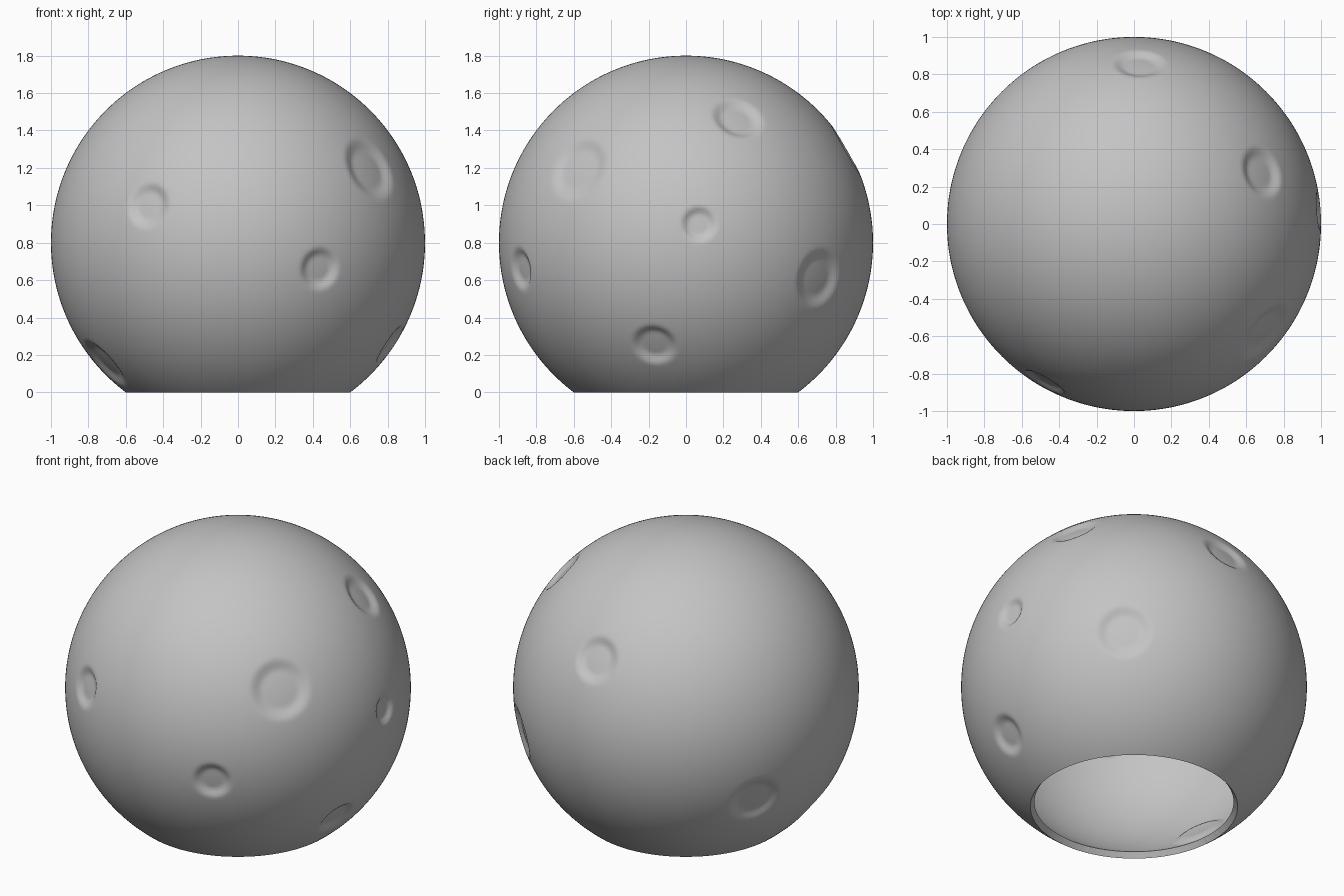
import bpy
import bmesh
import math
from mathutils import Vector

if "Cube" in bpy.data.objects:
    bpy.data.objects.remove(bpy.data.objects["Cube"], do_unlink=True)

CENTRE = Vector((0, 0, 0.8))
WALL = 0.04
DEPTH = 0.025

# One stone grey for the whole shell
grey = bpy.data.materials.new("stone_grey")
grey.use_nodes = True
colour = (0.55, 0.55, 0.55, 1)
grey.diffuse_color = colour
grey.node_tree.nodes["Principled BSDF"].inputs["Base Color"].default_value = colour

# Craters: direction from the centre, and radius
craters = [
    ((-0.48, -0.85, 0.20), 0.13),
    ((0.44, -0.89, -0.14), 0.12),
    ((0.71, -0.58, 0.40), 0.19),
    ((-0.72, -0.24, -0.65), 0.17),
    ((0.82, -0.17, -0.55), 0.13),
    ((0.69, 0.28, 0.67), 0.15),
    ((0.03, 0.86, 0.50), 0.15),
    ((0.99, 0.07, 0.10), 0.10),
    ((0.67, 0.71, -0.19), 0.17),
    ((-0.82, 0.47, -0.32), 0.17),
]
craters = [(Vector(d).normalized(), r) for d, r in craters]


def dent(direction):
    """Depth of the crater floor or its soft slope in this direction."""
    for axis, radius in craters:
        t = direction.angle(axis) / radius
        if t < 1:
            s = min(1, (1 - t) / 0.45)
            return DEPTH * s * s * (3 - 2 * s)
    return 0


# Globe with an open base, dented by the craters
bm = bmesh.new()
bmesh.ops.create_icosphere(bm, subdivisions=7, radius=1)
bmesh.ops.bisect_plane(bm, geom=bm.verts[:] + bm.edges[:] + bm.faces[:],
                       plane_co=-CENTRE, plane_no=(0, 0, -1), clear_outer=True)
for v in bm.verts:
    v.co = v.co * (1 - dent(v.co.normalized())) + CENTRE
mesh = bpy.data.meshes.new("cratered_globe")
bm.to_mesh(mesh)
bm.free()
mesh.materials.append(grey)
globe = bpy.data.objects.new("cratered_globe", mesh)
bpy.context.collection.objects.link(globe)

# Hollow wall, with a crisp rim round the base opening
bpy.ops.object.select_all(action="DESELECT")
globe.select_set(True)
bpy.context.view_layer.objects.active = globe
wall = globe.modifiers.new("wall", "SOLIDIFY")
wall.thickness = WALL
wall.offset = -1
bpy.ops.object.modifier_apply(modifier=wall.name)
bpy.ops.object.shade_smooth_by_angle(angle=math.radians(40))
